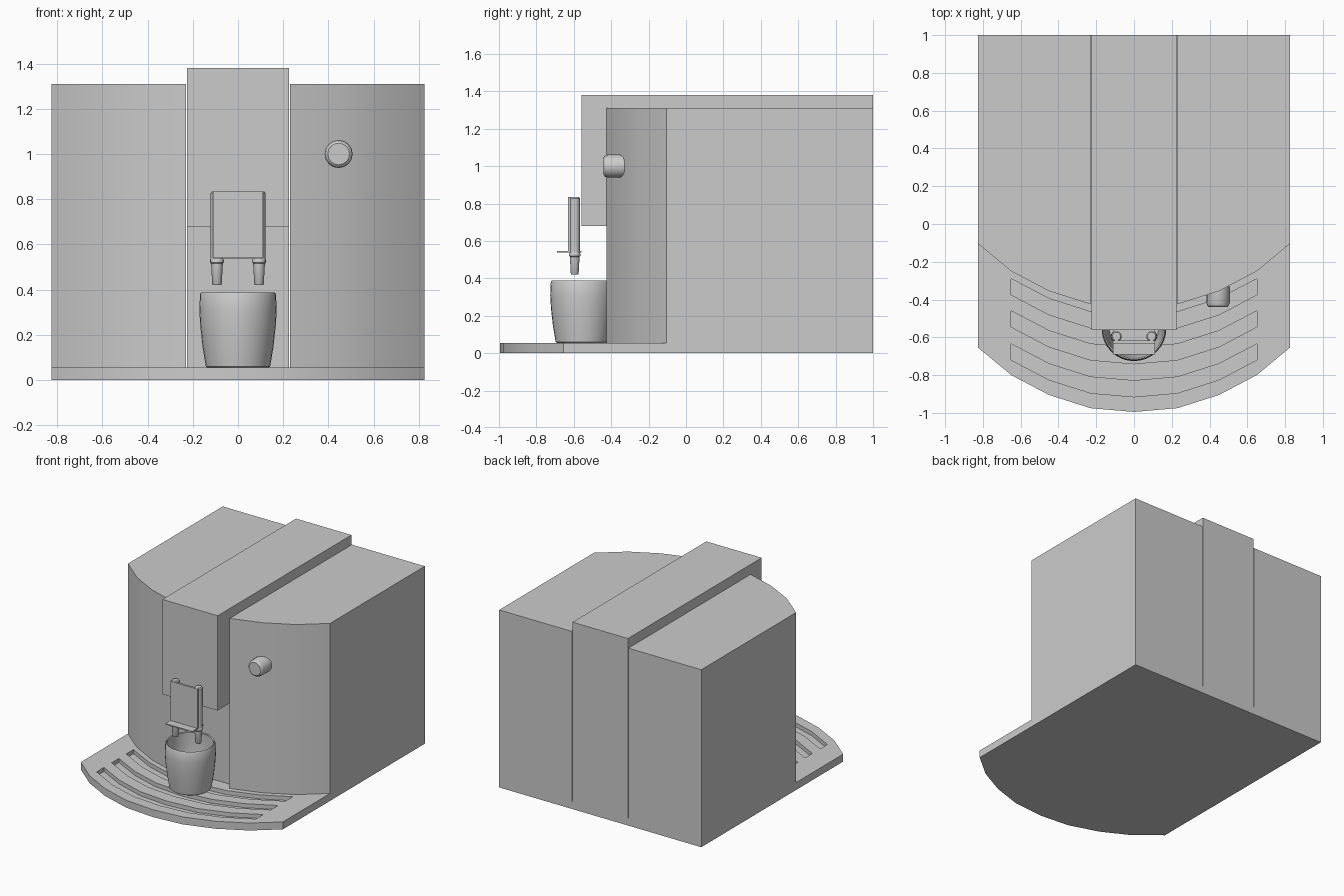
import bpy, bmesh, math
from mathutils import Matrix

if "Cube" in bpy.data.objects:
    bpy.data.objects.remove(bpy.data.objects["Cube"])

ARC = [(-0.825, 0.34), (-0.65, 0.195), (-0.45, 0.09), (-0.23, 0.02), (0, 0),
       (0.23, 0.02), (0.45, 0.09), (0.65, 0.195), (0.825, 0.34)]


def finish(bm, name, smooth=True):
    bmesh.ops.recalc_face_normals(bm, faces=bm.faces)
    me = bpy.data.meshes.new(name)
    bm.to_mesh(me)
    bm.free()
    ob = bpy.data.objects.new(name, me)
    bpy.context.collection.objects.link(ob)
    if smooth:
        bpy.ops.object.select_all(action='DESELECT')
        bpy.context.view_layer.objects.active = ob
        ob.select_set(True)
        bpy.ops.object.shade_smooth_by_angle(angle=math.radians(30))
    return ob


def prism(name, pts, lo, hi, axis='z', smooth=True):
    """Extrude a 2D outline along z (pts are x,y) or x (pts are y,z)."""
    bm = bmesh.new()
    to3 = (lambda p, h: (p[0], p[1], h)) if axis == 'z' else (lambda p, h: (h, p[0], p[1]))
    a = [bm.verts.new(to3(p, lo)) for p in pts]
    b = [bm.verts.new(to3(p, hi)) for p in pts]
    bm.faces.new(a)
    bm.faces.new(b)
    n = len(pts)
    for i in range(n):
        j = (i + 1) % n
        bm.faces.new((a[i], a[j], b[j], b[i]))
    return finish(bm, name, smooth)


def lathe(name, profile, loc, sides=24, rot=Matrix()):
    """Revolve an (r, z) profile; ends with r > 0 are capped."""
    bm = bmesh.new()
    rings = [[bm.verts.new((r * math.cos(2 * math.pi * i / sides),
                            r * math.sin(2 * math.pi * i / sides), z))
              for i in range(sides)] for r, z in profile]
    for p, q in zip(rings, rings[1:]):
        for i in range(sides):
            j = (i + 1) % sides
            bm.faces.new((p[i], p[j], q[j], q[i]))
    bm.faces.new(rings[0])
    bm.faces.new(rings[-1])
    bm.transform(Matrix.Translation(loc) @ rot)
    return finish(bm, name)


def box(name, x, y0, y1, z0, z1):
    return prism(name, [(-x, y0), (x, y0), (x, y1), (-x, y1)], z0, z1, smooth=False)


# base plate with curved front and three drip slots
base = prism("base_plate", [(x, y - 0.995) for x, y in ARC] + [(0.825, 1), (-0.825, 1)], 0, 0.055)
mid = ARC[1:-1]
for y0, y1 in ((-0.57, -0.485), (-0.74, -0.655), (-0.915, -0.83)):
    cut = prism("slot_cutter", [(x, y + y0) for x, y in mid] +
                [(x, y + y1) for x, y in reversed(mid)], 0.025, 0.1, smooth=False)
    cut.hide_render = True
    mod = base.modifiers.new("slot", 'BOOLEAN')
    mod.operation, mod.solver, mod.object = 'DIFFERENCE', 'EXACT', cut
    bpy.context.view_layer.objects.active = base
    bpy.ops.object.modifier_apply(modifier=mod.name)
    bpy.data.objects.remove(cut)

# two side housings with curved fronts
for s, side in ((-1, "left"), (1, "right")):
    pts = [(s * x, y - 0.445) for x, y in ARC[5:]] + [(s * 0.825, 1), (s * 0.23, 1)]
    prism(side + "_housing", pts, 0.055, 1.31)

# centre column with overhanging brew head
prism("brew_column", [(1, 0.055), (1, 1.38), (-0.56, 1.38), (-0.56, 0.68),
                      (-0.37, 0.68), (-0.37, 0.055)], -0.226, 0.226, 'x', smooth=False)

# spout holder: front plate, tray lip, two posts with nozzles
box("spout_plate", 0.11, -0.632, -0.618, 0.54, 0.835)
box("spout_lip", 0.11, -0.69, -0.56, 0.537, 0.545)
for s, side in ((-1, "left"), (1, "right")):
    lathe(side + "_spout_post", [(0.028, 0.54), (0.028, 0.828), (0.022, 0.835)],
          (s * 0.093, -0.595, 0), 16)
    lathe(side + "_nozzle", [(0.018, 0.42), (0.021, 0.425), (0.026, 0.515), (0.03, 0.52),
                             (0.03, 0.532), (0.026, 0.54)], (s * 0.093, -0.595, 0), 16)

# cup
lathe("cup", [(0.135, 0.055), (0.142, 0.06), (0.157, 0.15), (0.167, 0.24), (0.171, 0.31),
              (0.168, 0.378), (0.163, 0.388), (0.156, 0.384), (0.158, 0.31), (0.153, 0.22),
              (0.14, 0.12), (0.13, 0.075)], (0, -0.555, 0), 32)

# control knob
lathe("control_knob", [(0.062, 0), (0.062, 0.085), (0.057, 0.102), (0.048, 0.11)],
      (0.445, -0.33, 1.0), 16, Matrix.Rotation(math.pi / 2, 4, 'X'))
